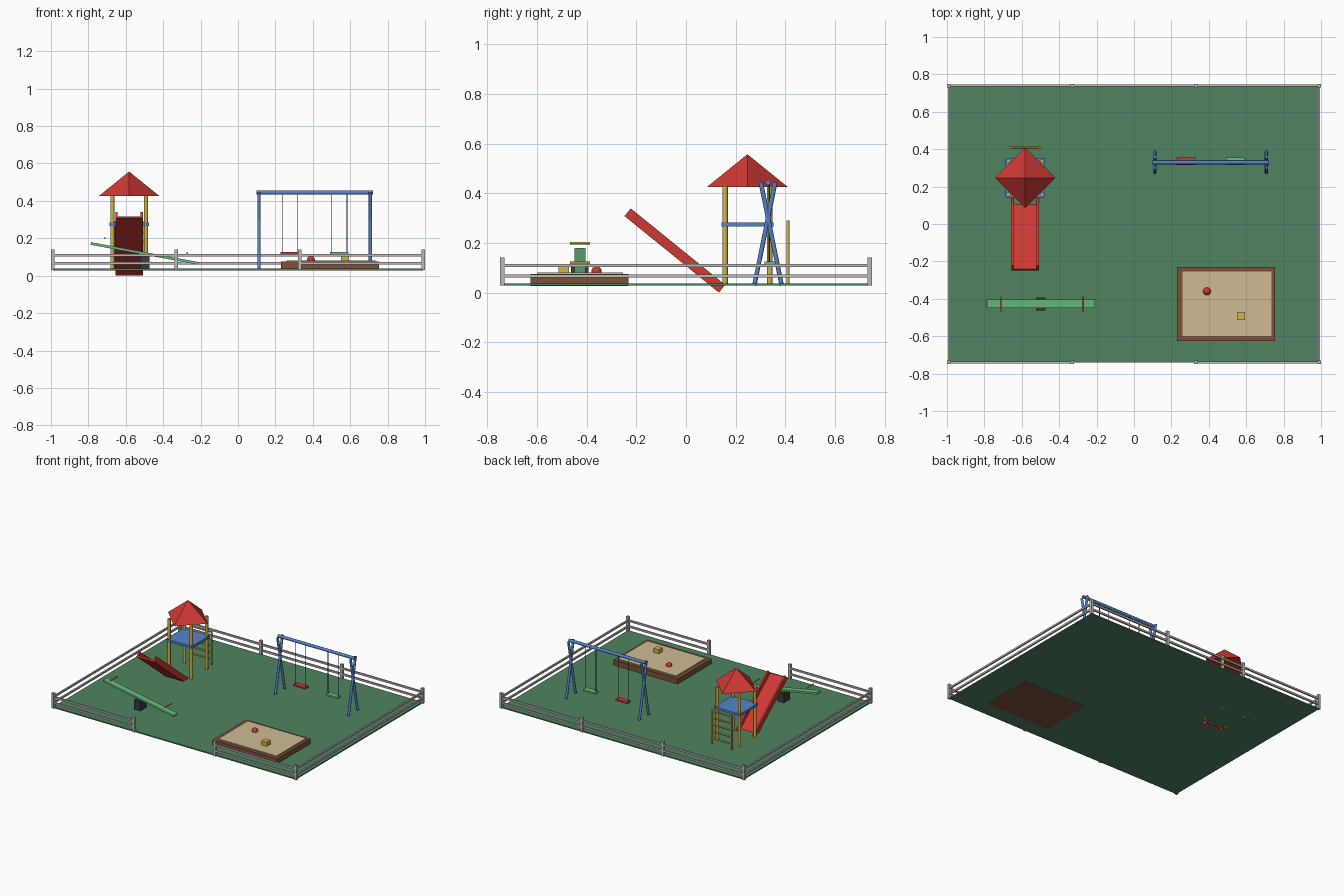
import bpy, math
from mathutils import Vector

if "Cube" in bpy.data.objects:
    bpy.data.objects.remove(bpy.data.objects["Cube"])


def mat(name, rgb):
    m = bpy.data.materials.new(name)
    m.diffuse_color = (*rgb, 1)
    m.use_nodes = True
    m.node_tree.nodes["Principled BSDF"].inputs["Base Color"].default_value = m.diffuse_color
    return m


RED = mat("red", (0.62, 0.04, 0.032))
YELLOW = mat("yellow", (0.66, 0.46, 0.06))
BLUE = mat("blue", (0.09, 0.23, 0.60))
MINT = mat("light green", (0.14, 0.50, 0.22))
GRASS = mat("grass green", (0.08, 0.23, 0.115))
SAND = mat("sand", (0.62, 0.50, 0.29))
BROWN = mat("wood brown", (0.20, 0.08, 0.04))
GREY = mat("fence grey", (0.50, 0.49, 0.47))
DARK = mat("dark grey", (0.04, 0.04, 0.05))


def finish(name, m, smooth=False):
    o = bpy.context.object
    o.name = name
    o.data.materials.append(m)
    if smooth:
        bpy.ops.object.shade_smooth_by_angle(angle=math.radians(40))
    return o


def box(name, c, s, m, rot=(0, 0, 0)):
    bpy.ops.mesh.primitive_cube_add(size=1, location=c, rotation=rot)
    o = bpy.context.object
    o.scale = s
    return finish(name, m)


def rod(name, a, b, r, m, sides=12):
    a, b = Vector(a), Vector(b)
    d = b - a
    bpy.ops.mesh.primitive_cylinder_add(
        vertices=sides, radius=r, depth=d.length, location=(a + b) / 2,
        rotation=d.to_track_quat('Z', 'Y').to_euler())
    return finish(name, m, True)


BASE = 0.029  # foot height of everything standing on the lawn

# Lawn
box("lawn", (0, 0, 0.0335), (1.98, 1.48, 0.009), GRASS)

# Fence: posts and two rails, with a gate gap in the front
FX, FY = 0.99, 0.74
for y in (-FY, FY):
    for x in (-FX, -0.33, 0.33, FX):
        box("fence_post", (x, y, 0.0855), (0.02, 0.018, 0.111), GREY)
for z in (0.067, 0.11):
    for x in (-FX, FX):
        box("side_rail", (x, 0, z), (0.011, 2 * FY, 0.013), GREY)
    box("back_rail", (0, FY, z), (2 * FX, 0.011, 0.013), GREY)
    for x in (-0.66, 0.66):
        box("front_rail", (x, -FY, z), (0.66, 0.011, 0.013), GREY)

# Tower: posts, platform, pyramid roof
TX, TY = -0.582, 0.247
for sx in (-1, 1):
    for sy in (-1, 1):
        x, y = TX + sx * 0.09, TY + sy * 0.09
        rod("tower_post", (x, y, BASE), (x, y, 0.43), 0.011, YELLOW)
box("platform", (TX, TY, 0.275), (0.21, 0.21, 0.017), BLUE)
bpy.ops.mesh.primitive_cone_add(vertices=4, radius1=0.162, depth=0.131,
                                location=(TX, TY, 0.4915))
finish("roof", RED)

# Ladder behind the tower
LY = 0.41
for s in (-1, 1):
    x = TX + s * 0.08
    rod("ladder_rail", (x, LY, BASE), (x, LY, 0.29), 0.006, YELLOW)
for i in range(5):
    z = 0.08 + 0.05 * i
    rod("ladder_rung", (TX - 0.085, LY, z), (TX + 0.085, LY, z), 0.006, YELLOW, 8)

# Slide: tilted bed with raised sides
TILT = math.radians(-39)
MID = Vector((TX, -0.045, 0.170))
up = Vector((0, math.sin(-TILT), math.cos(TILT)))
box("slide_bed", MID - up * 0.014, (0.146, 0.489, 0.012), RED, (TILT, 0, 0))
for s in (-1, 1):
    box("slide_side", MID + Vector((s * 0.068, 0, 0)), (0.012, 0.489, 0.04),
        RED, (TILT, 0, 0))

# Swing frame: crossed legs and top bar
SX, SY, SZ = 0.41, 0.33, 0.444
rod("swing_bar", (0.098, SY, SZ), (0.723, SY, SZ), 0.011, BLUE)
for sx in (-1, 1):
    for sy in (-1, 1):
        x = SX + sx * 0.298
        rod("swing_leg", (x, SY + sy * 0.055, BASE),
            (x, SY - sy * 0.029, SZ), 0.009, BLUE)

# Swing seats and ropes
for cx, m in ((SX - 0.132, RED), (SX + 0.132, MINT)):
    box("swing_seat", (cx, SY + 0.006, 0.12), (0.1, 0.04, 0.012), m)
    for s in (-1, 1):
        x = cx + s * 0.041
        rod("swing_rope", (x, SY + 0.005, 0.12), (x, SY + 0.005, SZ), 0.0025, DARK, 6)

# Seesaw: block, tilted plank, two handle bars
WX, WY = -0.499, -0.427
box("seesaw_block", (WX, WY, 0.069), (0.05, 0.07, 0.08), DARK)
box("seesaw_plank", (WX, WY, 0.119), (0.586, 0.045, 0.014), MINT,
    (0, math.radians(10.5), 0))
for x, z in ((-0.713, 0.2), (-0.272, 0.12)):
    rod("seesaw_handle", (x, WY - 0.04, z), (x, WY + 0.04, z), 0.005, YELLOW, 10)

# Sandbox with a ball and a block
box("sandbox_frame", (0.492, -0.428, 0.0515), (0.525, 0.394, 0.047), BROWN)
box("sand", (0.496, -0.426, 0.076), (0.476, 0.345, 0.012), SAND)
bpy.ops.mesh.primitive_uv_sphere_add(segments=16, ring_count=10, radius=0.021,
                                     location=(0.39, -0.36, 0.085))
finish("toy_ball", RED, True)
box("toy_block", (0.573, -0.492, 0.095), (0.042, 0.042, 0.036), YELLOW)
